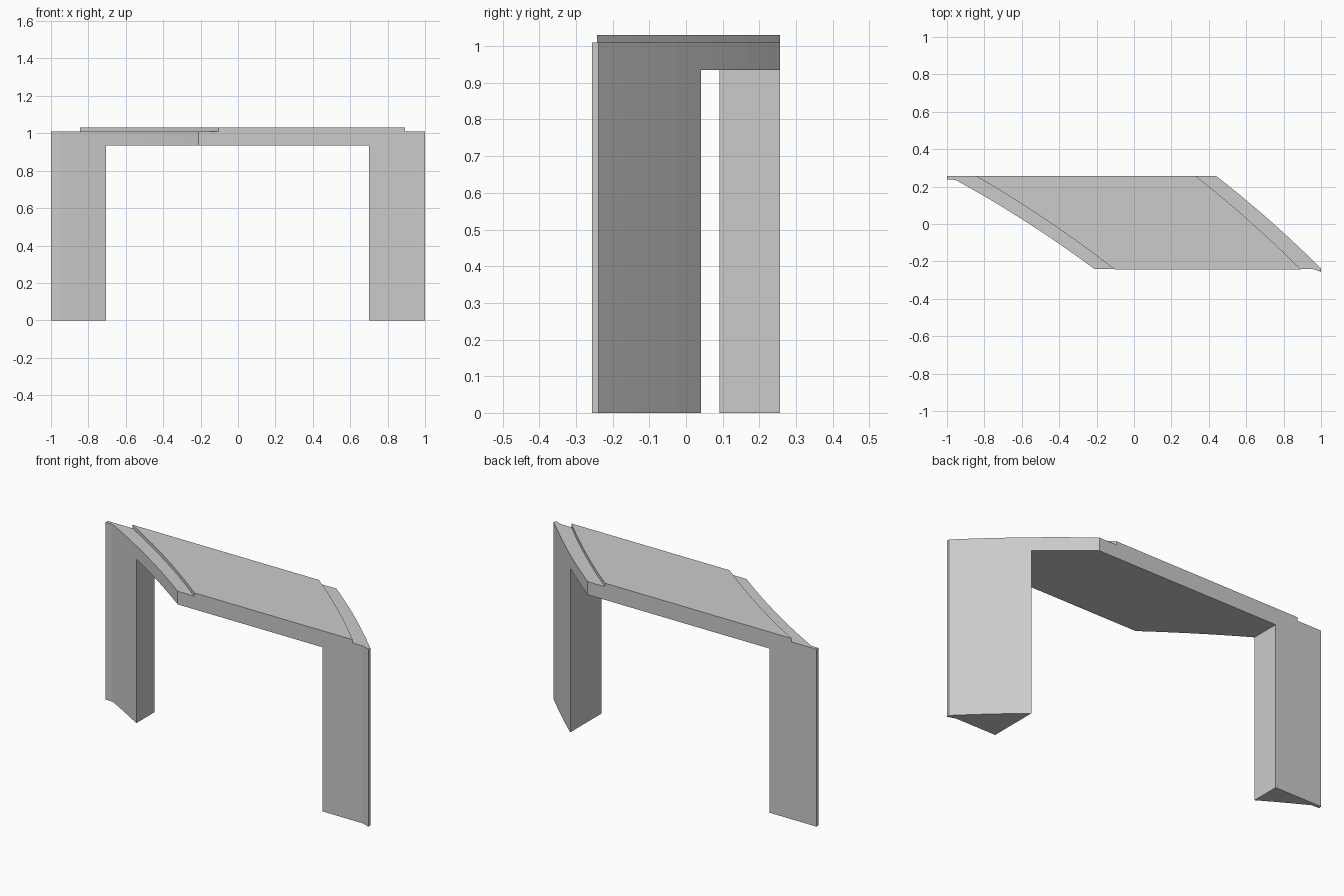
import bpy, bmesh

if "Cube" in bpy.data.objects:
    bpy.data.objects.remove(bpy.data.objects["Cube"])


def bowed(a, b, bulge, n=10):
    """Points from a to b along a shallow arc bowed towards +y."""
    pts = []
    for i in range(n + 1):
        t = i / n
        x = a[0] + (b[0] - a[0]) * t
        y = a[1] + (b[1] - a[1]) * t + 4 * bulge * t * (1 - t)
        pts.append((x, y))
    return pts


def prism(name, outline, z0, z1):
    """Extrude a flat outline from z0 to z1."""
    bm = bmesh.new()
    face = bm.faces.new([bm.verts.new((x, y, z0)) for x, y in outline])
    geo = bmesh.ops.extrude_face_region(bm, geom=[face])["geom"]
    for v in geo:
        if isinstance(v, bmesh.types.BMVert):
            v.co.z = z1
    bmesh.ops.recalc_face_normals(bm, faces=bm.faces[:])
    mesh = bpy.data.meshes.new(name)
    bm.to_mesh(mesh)
    bm.free()
    obj = bpy.data.objects.new(name, mesh)
    bpy.context.collection.objects.link(obj)
    return obj


# Table frame: slanted, curved plan with both legs in one solid
plan = [(-1, 0.256), (-1, 0.238)]
plan += bowed((-0.955, 0.236), (-0.212, -0.24), 0.018)
plan += [(0.955, -0.24), (1, -0.256)]
plan += bowed((1, -0.238), (0.44, 0.256), 0.015)
frame = prism("table_frame", plan, 0, 1.01)

# Opening between the legs
opening = prism("leg_opening_cutter",
                [(-0.705, -1), (0.70, -1), (0.70, 1), (-0.705, 1)], -0.5, 0.935)
opening.hide_render = True
cut = frame.modifiers.new("opening", "BOOLEAN")
cut.operation = "DIFFERENCE"
cut.solver = "EXACT"
cut.object = opening
bpy.context.view_layer.objects.active = frame
bpy.ops.object.modifier_apply(modifier=cut.name)
bpy.data.objects.remove(opening)

# Raised top panel
panel = bowed((-0.845, 0.256), (-0.105, -0.242), 0.018)
panel += bowed((0.892, -0.242), (0.33, 0.256), 0.015)
prism("raised_top_panel", panel, 1.01, 1.03)
